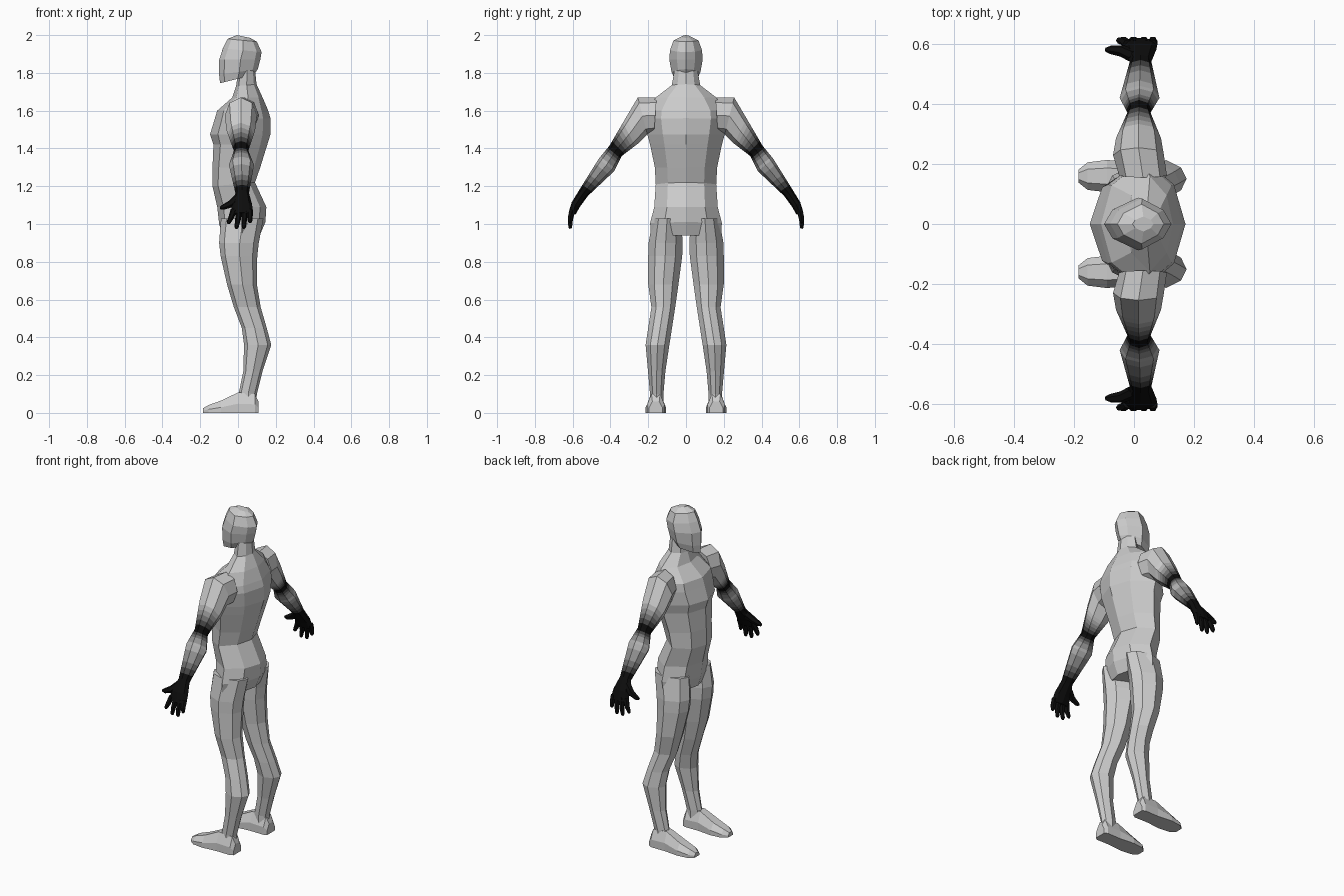
import bpy, bmesh, math
from mathutils import Vector

if "Cube" in bpy.data.objects:
    bpy.data.objects.remove(bpy.data.objects["Cube"])


def loft(name, rings, mirror=False, shades=None):
    """Skin closed rings of points; optional darkness value per ring."""
    bm = bmesh.new()
    loops = [[bm.verts.new(p) for p in r] for r in rings]
    n = len(loops[0])
    levels = []

    def slot(d):
        k = round(d * 6)
        if k not in levels:
            levels.append(k)
        return levels.index(k)

    for i, (a, b) in enumerate(zip(loops, loops[1:])):
        for j in range(n):
            f = bm.faces.new((a[j], a[(j + 1) % n], b[(j + 1) % n], b[j]))
            if shades:
                f.material_index = slot((shades[i] + shades[i + 1]) / 2)
    for cap in (loops[0], loops[-1]):
        f = bm.faces.new(cap)
        if shades:
            f.material_index = slot(shades[0] if cap is loops[0] else shades[-1])
    bmesh.ops.recalc_face_normals(bm, faces=bm.faces)
    me = bpy.data.meshes.new(name)
    bm.to_mesh(me)
    bm.free()
    for k in levels:
        me.materials.append(shade(k))
    ob = bpy.data.objects.new(name, me)
    bpy.context.collection.objects.link(ob)
    if mirror:
        m = ob.modifiers.new("mirror", 'MIRROR')
        m.use_axis = (False, True, False)
        m.use_mirror_merge = False
    return ob


def shade(k):
    name = "shade_%d" % k
    mat = bpy.data.materials.get(name)
    if not mat:
        mat = bpy.data.materials.new(name)
        v = 0.8 * (1 - k / 6) ** 1.5 + 0.004
        mat.diffuse_color = (v, v, v, 1)
        mat.use_nodes = True
        mat.node_tree.nodes["Principled BSDF"].inputs["Base Color"].default_value = mat.diffuse_color
    return mat


def body_ring(zf, zb, xf, xb, w, yc=0.0, k=0.6, c=0.13):
    """Eight-sided upright section between front xf and back xb, half width w."""
    d = xb - xf
    pts = [(0, 0), (c, k), (.52, 1), (1 - c, k), (1, 0), (1 - c, -k), (.52, -1), (c, -k)]
    return [(xf + t * d, yc + s * w, zf + t * (zb - zf)) for t, s in pts]


def limb_ring(yo, zo, yi, zi, x0, x1, n=8):
    """Oval section through an outer point, an inner point and an x range."""
    pts = []
    for j in range(n):
        a = 2 * math.pi * j / n
        u, v = math.cos(a) / 2, math.sin(a) / 2
        pts.append(((x0 + x1) / 2 + v * (x1 - x0),
                    (yo + yi) / 2 + u * (yo - yi), (zo + zi) / 2 + u * (zo - zi)))
    return pts


# head
loft("head", [body_ring(*r, k=.55) for r in [
    (1.745, 1.79, -.095, .085, .06),
    (1.79, 1.82, -.10, .105, .077),
    (1.87, 1.87, -.10, .118, .088),
    (1.93, 1.91, -.08, .125, .085),
    (1.98, 1.965, -.055, .10, .066),
    (2.0, 1.985, -.005, .065, .025)]])

# torso with neck
loft("torso", [body_ring(*r) for r in [
    (1.80, 1.82, .0, .09, .062),
    (1.73, 1.74, -.01, .098, .075),
    (1.67, 1.67, -.03, .13, .16),
    (1.60, 1.60, -.11, .16, .215),
    (1.55, 1.56, -.125, .172, .22),
    (1.475, 1.475, -.148, .172, .205),
    (1.42, 1.42, -.13, .155, .19),
    (1.30, 1.30, -.135, .118, .165),
    (1.20, 1.22, -.135, .09, .16),
    (1.09, 1.09, -.11, .15, .168),
    (1.0, 1.01, -.10, .145, .19),
    (.94, .94, -.08, .115, .185)]])

# legs
loft("legs", [body_ring(*r) for r in [
    (1.03, 1.03, -.09, .135, .075, .10),
    (.90, .90, -.10, .11, .09, .108),
    (.83, .83, -.092, .102, .09, .11),
    (.68, .68, -.058, .10, .08, .12),
    (.56, .56, -.022, .12, .063, .12),
    (.45, .45, .02, .152, .063, .137),
    (.36, .36, .032, .176, .063, .151),
    (.22, .22, .028, .13, .046, .155),
    (.11, .10, .005, .10, .036, .155),
    (.04, .04, .01, .095, .036, .155)]], mirror=True)


# feet
def foot_ring(x, hw, top, yc=.16):
    return [(x, yc + s * hw, z) for s, z in
            [(-1, 0), (1, 0), (1, top * .45), (.5, top), (-.5, top), (-1, top * .45)]]


loft("feet", [foot_ring(*r) for r in [
    (.108, .036, .06), (.09, .046, .10), (.0, .045, .108),
    (-.09, .054, .065), (-.155, .046, .042), (-.185, .022, .025)]], mirror=True)

# arms and palms, darkening at the elbow and hand
keys = [  # outer y z, inner y z, x range, darkness
    (.155, 1.67, .17, 1.48, -.05, .11, 0),
    (.255, 1.67, .205, 1.475, -.07, .10, 0),
    (.32, 1.56, .255, 1.425, -.06, .09, .1),
    (.405, 1.415, .34, 1.36, -.022, .055, 1),
    (.462, 1.345, .38, 1.28, -.048, .085, .25),
    (.565, 1.18, .52, 1.148, -.014, .058, 1),
    (.605, 1.115, .562, 1.09, -.034, .075, 1),
    (.622, 1.06, .585, 1.05, -.036, .078, 1)]
rows = [keys[0], keys[1]]
for a, b in zip(keys[1:], keys[2:]):
    steps = 6 if a[6] != b[6] else 1
    for s in range(1, steps + 1):
        rows.append([p + (q - p) * s / steps for p, q in zip(a, b)])
loft("arms", [limb_ring(*r[:6]) for r in rows], mirror=True, shades=[r[6] for r in rows])


# fingers and thumb
def digit(name, points, radii):
    pts = [Vector(p) for p in points]
    rings = []
    for i, p in enumerate(pts):
        d = (pts[min(i + 1, len(pts) - 1)] - pts[max(i - 1, 0)]).normalized()
        u = d.cross(Vector((0, 1, .3))).normalized()
        v = d.cross(u)
        rings.append([p + radii[i] * (math.cos(a) * u + math.sin(a) * v)
                      for a in [math.tau * j / 6 for j in range(6)]])
    loft(name, rings, mirror=True, shades=[1] * len(rings))


for i, (x0, x1, z1) in enumerate([(-.022, -.05, 1.0), (.007, -.008, .975),
                                  (.036, .03, .975), (.062, .064, 1.005)]):
    xm = (x0 + x1) / 2
    zm = (1.07 + z1) / 2
    digit("finger_%d" % (i + 1),
          [(x0, .60, 1.075), (xm, .612, zm), (x1, .613, z1 + .008), (x1, .612, z1)],
          [.017, .015, .011, .006])
digit("thumb", [(.0, .56, 1.14), (-.04, .578, 1.105), (-.08, .582, 1.088), (-.095, .582, 1.085)],
      [.022, .02, .014, .007])
